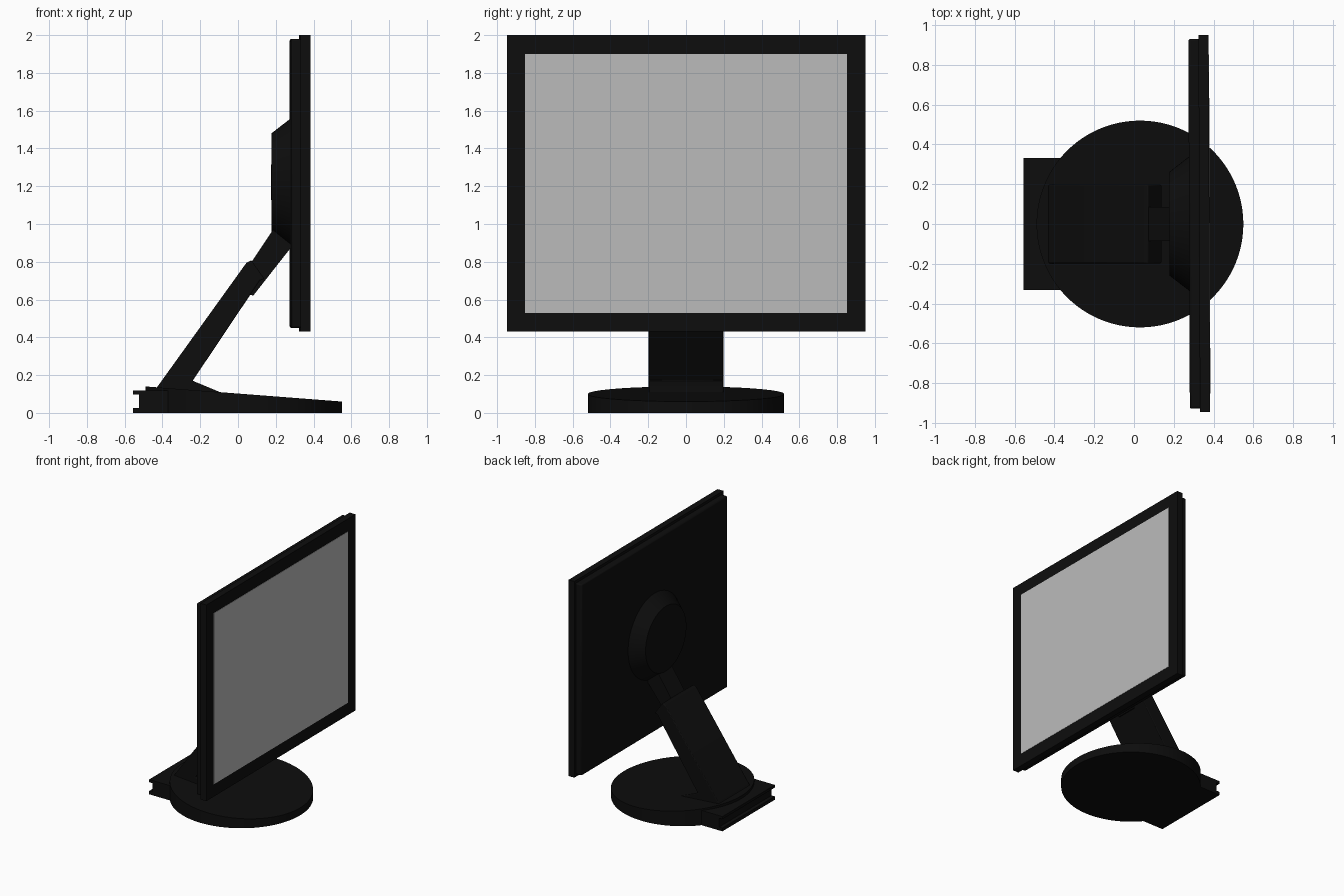
import bpy, bmesh, math
from mathutils import Matrix, Vector

cube = bpy.data.objects.get("Cube")
if cube:
    bpy.data.objects.remove(cube, do_unlink=True)


def material(name, rgb):
    m = bpy.data.materials.new(name)
    m.use_nodes = True
    m.diffuse_color = (*rgb, 1)
    m.node_tree.nodes["Principled BSDF"].inputs["Base Color"].default_value = (*rgb, 1)
    return m


black = material("black plastic", (0.004, 0.004, 0.004))
grey = material("screen grey", (0.5, 0.5, 0.5))


def finish(name, bm, mat, bevel=0):
    bmesh.ops.recalc_face_normals(bm, faces=bm.faces)
    me = bpy.data.meshes.new(name)
    bm.to_mesh(me)
    bm.free()
    ob = bpy.data.objects.new(name, me)
    bpy.context.collection.objects.link(ob)
    me.materials.append(mat)
    if bevel:
        mod = ob.modifiers.new("Bevel", "BEVEL")
        mod.width, mod.segments = bevel, 2
    bpy.ops.object.select_all(action="DESELECT")
    ob.select_set(True)
    bpy.context.view_layer.objects.active = ob
    bpy.ops.object.shade_smooth_by_angle(angle=math.radians(30))
    return ob


def box(name, lo, hi, mat, bevel=0):
    lo, hi = Vector(lo), Vector(hi)
    bm = bmesh.new()
    bmesh.ops.create_cube(bm, size=1)
    bmesh.ops.scale(bm, vec=hi - lo, verts=bm.verts)
    bmesh.ops.translate(bm, vec=(lo + hi) / 2, verts=bm.verts)
    return finish(name, bm, mat, bevel)


def side_profile(name, points, half_width, bevel=0):
    """Extrude an x-z outline across y."""
    bm = bmesh.new()
    face = bm.faces.new([bm.verts.new((x, -half_width, z)) for x, z in points])
    ext = bmesh.ops.extrude_face_region(bm, geom=[face])
    verts = [v for v in ext["geom"] if isinstance(v, bmesh.types.BMVert)]
    bmesh.ops.translate(bm, vec=(0, 2 * half_width, 0), verts=verts)
    return finish(name, bm, black, bevel)


# Round foot with a top that slopes down to the front
bm = bmesh.new()
bmesh.ops.create_cone(bm, cap_ends=True, segments=96, radius1=0.52, radius2=0.52, depth=1,
                      matrix=Matrix.Translation((0.03, 0, 0.5)))
for v in bm.verts:
    if v.co.z > 0.5:
        v.co.z = 0.1 - 0.077 * (v.co.x - 0.03)
finish("base_disc", bm, black)

# Connector block with a groove along its back edge
side_profile("base_rear_block", [(-0.555, 0), (-0.3, 0), (-0.3, 0.118), (-0.555, 0.118),
                                 (-0.555, 0.097), (-0.525, 0.097), (-0.525, 0.026),
                                 (-0.555, 0.026)], 0.332)

# Sloping stand with a wedge toe, and the narrower neck sliding out of it
side_profile("stand_arm", [(-0.44, 0.12), (-0.08, 0.1), (-0.1, 0.112), (-0.24, 0.17),
                           (0.115, 0.7), (0.14, 0.71), (0.07, 0.808), (0.045, 0.795)], 0.198, 0.006)
side_profile("stand_neck", [(-0.02, 0.66), (0.08, 0.62), (0.28, 0.875), (0.29, 1.05),
                            (0.25, 1.05), (0.18, 0.962)], 0.085)

# Panel parts share a very slight turn about the vertical
panel = [
    box("back_shell", (0.277, -0.93, 0.45), (0.335, 0.93, 1.98), black, 0.01),
    box("bezel", (0.328, -0.948, 0.43), (0.379, 0.948, 2.0), black),
    box("screen", (0.375, -0.855, 0.53), (0.381, 0.85, 1.9), grey),
]
bm = bmesh.new()
bmesh.ops.create_cone(bm, cap_ends=True, segments=64, radius1=0.26, radius2=0.345, depth=0.11,
                      matrix=Matrix.Translation((0.232, 0, 1.22)) @ Matrix.Rotation(math.pi / 2, 4, "Y"))
panel.append(finish("round_mount", bm, black))
for ob in panel:
    ob.rotation_euler.z = 0.004
